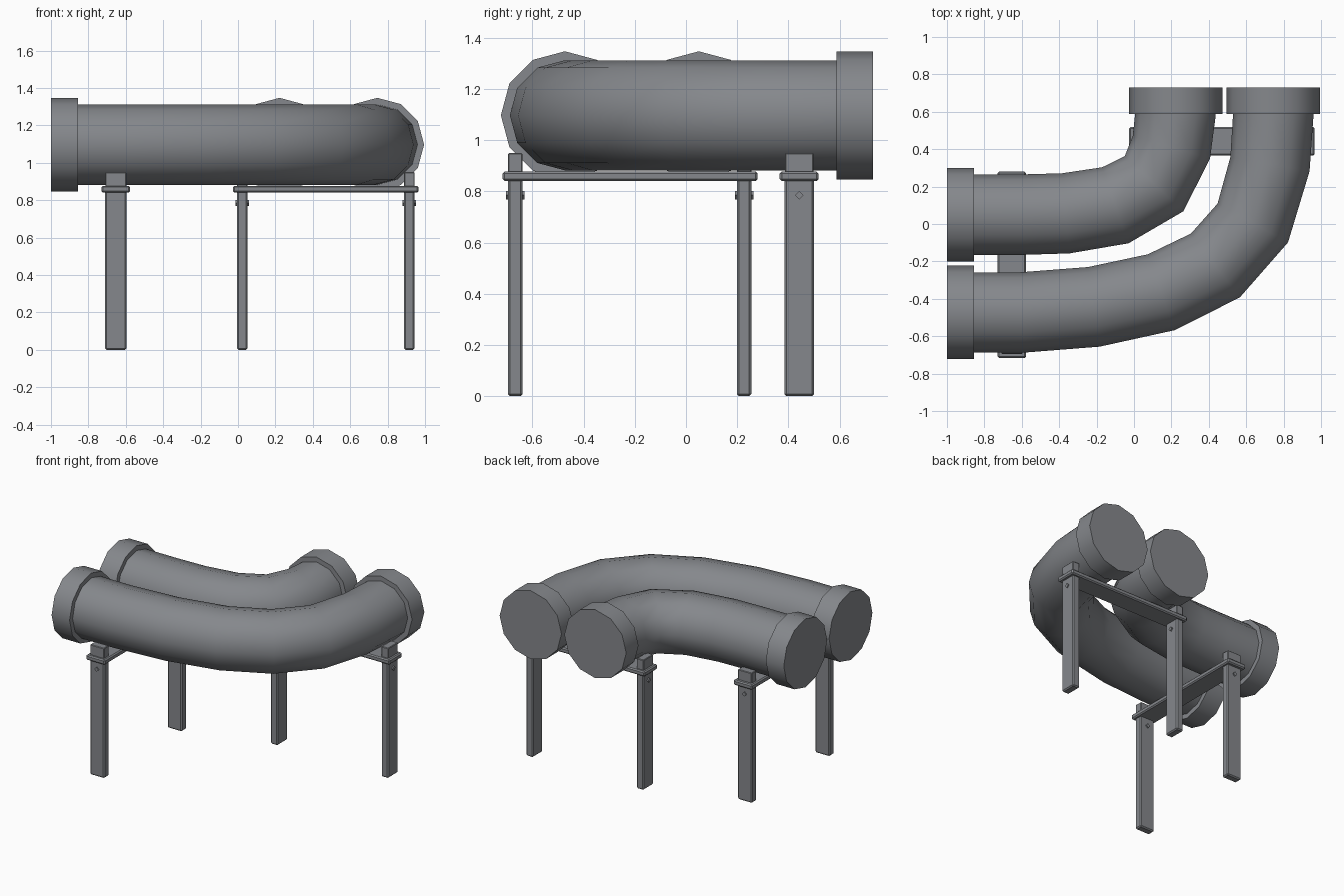
import bpy, bmesh, math
from mathutils import Vector

if "Cube" in bpy.data.objects:
    bpy.data.objects.remove(bpy.data.objects["Cube"])

SIDES, PIPE_R, FLANGE_R, PIPE_Z = 12, 0.215, 0.25, 1.097

grey = bpy.data.materials.new("steel grey")
grey.diffuse_color = (0.235, 0.245, 0.262, 1)
grey.use_nodes = True
grey.node_tree.nodes["Principled BSDF"].inputs["Base Color"].default_value = grey.diffuse_color


def finish(name, bm, smooth=True):
    bmesh.ops.recalc_face_normals(bm, faces=bm.faces)
    me = bpy.data.meshes.new(name)
    bm.to_mesh(me)
    bm.free()
    me.materials.append(grey)
    ob = bpy.data.objects.new(name, me)
    bpy.context.collection.objects.link(ob)
    if smooth:
        bpy.ops.object.select_all(action='DESELECT')
        ob.select_set(True)
        bpy.context.view_layer.objects.active = ob
        bpy.ops.object.shade_smooth_by_angle(angle=math.radians(50))
    return ob


def tube(name, path, radius, z=PIPE_Z, sides=SIDES):
    """Capped round sweep along a flat path of (x, y) points."""
    bm = bmesh.new()
    pts = [Vector((x, y, z)) for x, y in path]
    rings = []
    for i, p in enumerate(pts):
        t = Vector()
        if i > 0:
            t += (p - pts[i - 1]).normalized()
        if i < len(pts) - 1:
            t += (pts[i + 1] - p).normalized()
        side = t.normalized().cross(Vector((0, 0, 1)))
        angles = [2 * math.pi * k / sides for k in range(sides)]
        rings.append([bm.verts.new(p + radius * (math.cos(a) * side + Vector((0, 0, math.sin(a)))))
                      for a in angles])
    for a, b in zip(rings, rings[1:]):
        for k in range(sides):
            n = (k + 1) % sides
            bm.faces.new((a[k], a[n], b[n], b[k]))
    bm.faces.new(rings[0])
    bm.faces.new(rings[-1])
    return finish(name, bm)


def box(name, lo, hi, bevel=0.008):
    bm = bmesh.new()
    bmesh.ops.create_cube(bm, size=1)
    for v in bm.verts:
        v.co = Vector(lo[i] + (v.co[i] + 0.5) * (hi[i] - lo[i]) for i in range(3))
    bmesh.ops.bevel(bm, geom=bm.edges[:], offset=bevel, segments=1, affect='EDGES')
    return finish(name, bm, smooth=False)


# Bent pipes with an end flange on each side
pipes = {
    "inner": [(-0.99, 0.05), (-0.6, 0.05), (-0.365, 0.057), (-0.1, 0.1),
              (0.107, 0.215), (0.2, 0.41), (0.222, 0.59), (0.222, 0.72)],
    "outer": [(-0.99, -0.473), (-0.6, -0.473), (-0.215, -0.443), (0.145, -0.365),
              (0.435, -0.222), (0.635, 0.005), (0.727, 0.32), (0.745, 0.59), (0.745, 0.72)],
}
for label, path in pipes.items():
    tube(label + "_pipe", path, PIPE_R)
    y, x = path[0][1], path[-1][0]
    tube(label + "_left_flange", [(-1, y), (-0.855, y)], FLANGE_R)
    tube(label + "_back_flange", [(x, 0.588), (x, 0.73)], FLANGE_R)


def support(label, along, centre, posts, ends):
    """Two flat posts joined by a plate; 'along' is the axis of the plate (0 = x, 1 = y)."""
    def pt(a, c, z):
        return (a, c, z) if along == 0 else (c, a, z)
    box(label + "_plate", pt(ends[0], centre - 0.076, 0.84), pt(ends[1], centre + 0.076, 0.877))
    for i, a in enumerate(posts):
        box(f"{label}_post_{i}", pt(a - 0.028, centre - 0.058, 0), pt(a + 0.028, centre + 0.058, 0.85))
        box(f"{label}_post_top_{i}", pt(a - 0.028, centre - 0.056, 0.86), pt(a + 0.028, centre + 0.056, 0.95), 0.004)
        # bolt through the post
        tube(f"{label}_bolt_{i}", [pt(a - 0.036, centre, 0)[:2], pt(a + 0.036, centre, 0)[:2]],
             0.017, z=0.785, sides=4)


support("left_support", 1, -0.653, (-0.667, 0.227), (-0.716, 0.28))
support("back_support", 0, 0.442, (0.022, 0.916), (-0.027, 0.966))
